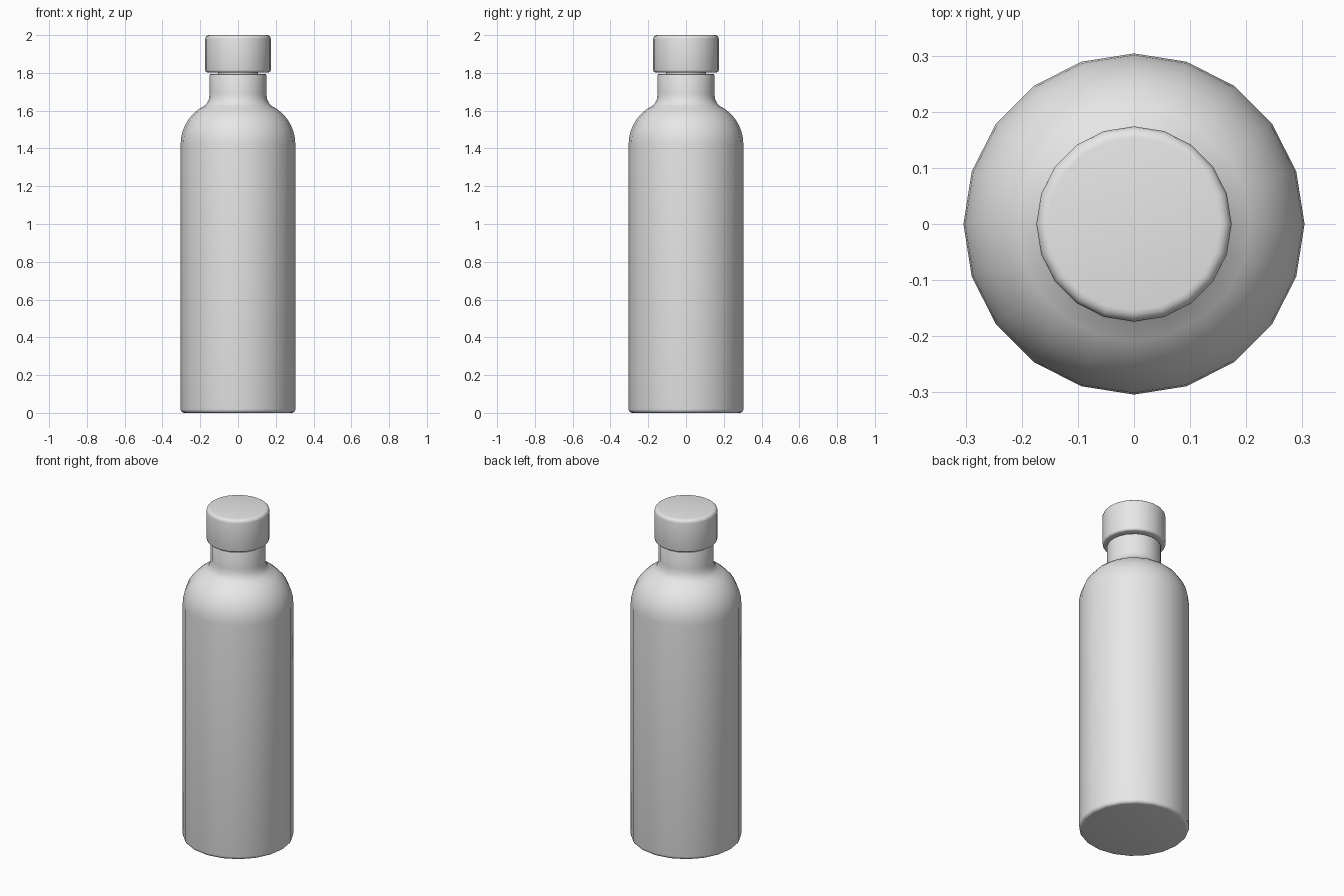
import bpy, bmesh, math

cube = bpy.data.objects.get("Cube")
if cube:
    bpy.data.objects.remove(cube, do_unlink=True)

SIDES = 20

grey = bpy.data.materials.new("plain_grey")
grey.use_nodes = True
grey.diffuse_color = (0.8, 0.8, 0.8, 1)
grey.node_tree.nodes["Principled BSDF"].inputs["Base Color"].default_value = (0.8, 0.8, 0.8, 1)


def arc(cx, cz, rx, rz, start, end, steps):
    """Points on an elliptical arc, angles in degrees."""
    angles = [math.radians(start + (end - start) * i / steps) for i in range(steps + 1)]
    return [(cx + rx * math.cos(a), cz + rz * math.sin(a)) for a in angles]


def lathe(name, profile):
    """Turn a (radius, height) profile about z and close both ends."""
    bm = bmesh.new()
    rings = []
    for r, z in profile:
        rings.append([bm.verts.new((r * math.cos(math.tau * i / SIDES),
                                    r * math.sin(math.tau * i / SIDES), z))
                      for i in range(SIDES)])
    for low, high in zip(rings, rings[1:]):
        for i in range(SIDES):
            j = (i + 1) % SIDES
            bm.faces.new((low[i], low[j], high[j], high[i]))
    bm.faces.new(rings[0][::-1])
    bm.faces.new(rings[-1])
    bmesh.ops.recalc_face_normals(bm, faces=bm.faces)
    mesh = bpy.data.meshes.new(name)
    bm.to_mesh(mesh)
    bm.free()
    mesh.materials.append(grey)
    obj = bpy.data.objects.new(name, mesh)
    bpy.context.collection.objects.link(obj)
    bpy.ops.object.select_all(action='DESELECT')
    obj.select_set(True)
    bpy.context.view_layer.objects.active = obj
    bpy.ops.object.shade_smooth_by_angle(angle=math.radians(40))
    return obj


# Bottle: rounded foot, straight wall, domed shoulder, hollow neck
foot = arc(0.285, 0.02, 0.019, 0.02, -90, 0, 4)
shoulder = arc(0.09, 1.42, 0.214, 0.225, 0, 66, 7)
fillet = [(0.163, 1.642), (0.154, 1.662), (0.15, 1.69)]
lip = arc(0.145, 1.789, 0.005, 0.005, 0, 90, 2)
mouth = [(0.125, 1.794), (0.125, 1.72)]
lathe("bottle_body", foot + shoulder + fillet + lip + mouth)

# Cap: plug inside the neck, then the rounded outer cap
plug = [(0.106, 1.72), (0.106, 1.803)]
cap_bottom = arc(0.162, 1.815, 0.012, 0.012, -90, 0, 3)
cap_top = arc(0.154, 1.98, 0.02, 0.02, 0, 90, 4)
lathe("cap", plug + cap_bottom + cap_top)
